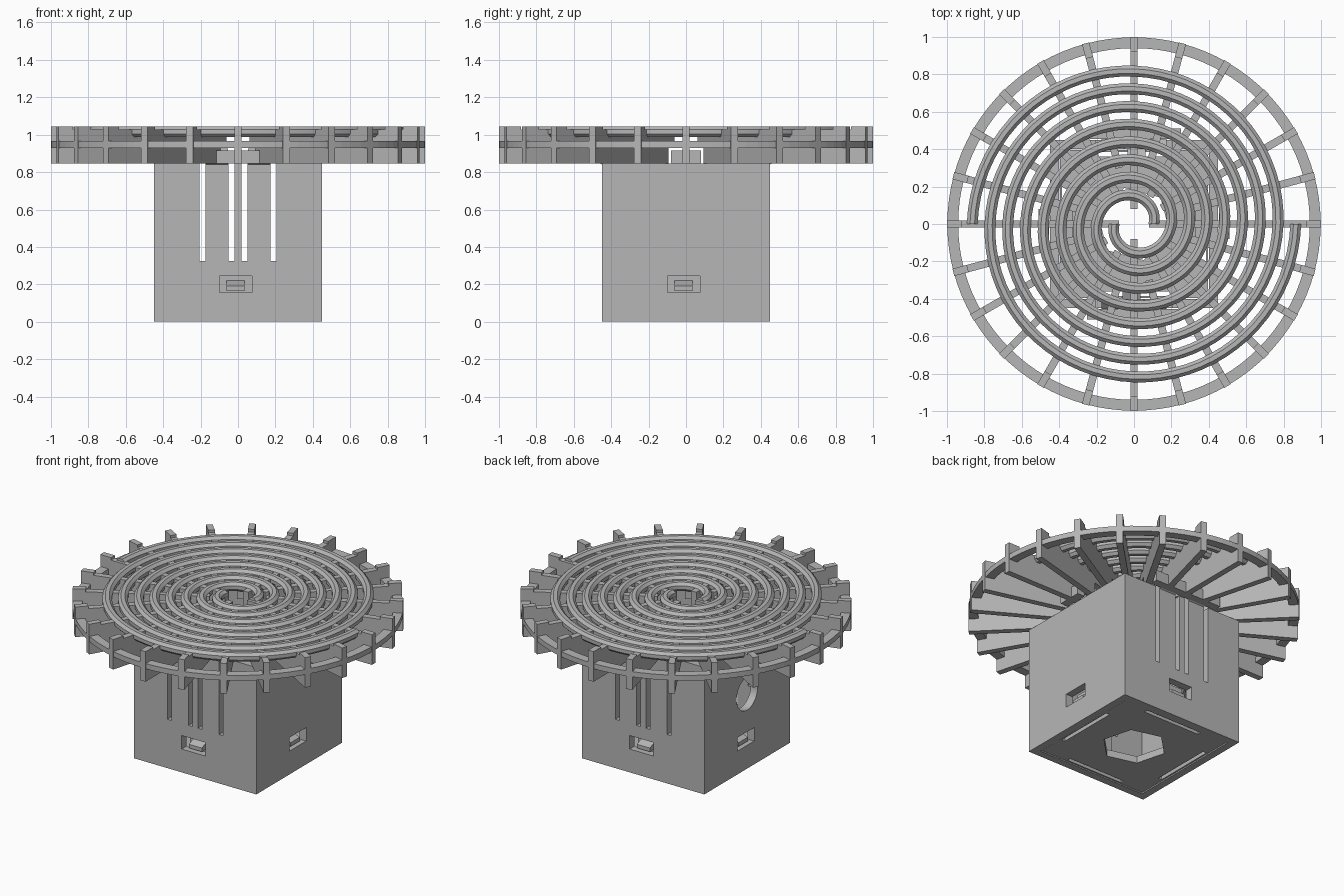
import bpy, bmesh
from math import pi, cos, sin, radians
from mathutils import Matrix, Vector

if "Cube" in bpy.data.objects:
    bpy.data.objects.remove(bpy.data.objects["Cube"], do_unlink=True)

# Single plastic colour
grey = bpy.data.materials.new("plain grey")
grey.use_nodes = True
grey.diffuse_color = (0.47, 0.47, 0.47, 1)
grey.node_tree.nodes["Principled BSDF"].inputs["Base Color"].default_value = (0.47, 0.47, 0.47, 1)


def finish(name, bm):
    bmesh.ops.recalc_face_normals(bm, faces=bm.faces)
    mesh = bpy.data.meshes.new(name)
    bm.to_mesh(mesh)
    bm.free()
    mesh.materials.append(grey)
    obj = bpy.data.objects.new(name, mesh)
    bpy.context.collection.objects.link(obj)
    return obj


def add_box(bm, x0, x1, y0, y1, z0, z1, turn=0):
    m = (Matrix.Rotation(turn, 4, 'Z')
         @ Matrix.Translation(((x0 + x1) / 2, (y0 + y1) / 2, (z0 + z1) / 2))
         @ Matrix.Diagonal((x1 - x0, y1 - y0, z1 - z0, 1)))
    bmesh.ops.create_cube(bm, size=1, matrix=m)


def add_prism(bm, outline, half, turn=0):
    """Extrude an outline of (radius, height) points across the given half width."""
    rot = Matrix.Rotation(turn, 3, 'Z')
    a, b = [[bm.verts.new(rot @ Vector((r, s * half, z))) for r, z in outline] for s in (-1, 1)]
    bm.faces.new(a)
    bm.faces.new(b[::-1])
    for i in range(len(a)):
        j = (i + 1) % len(a)
        bm.faces.new((a[i], a[j], b[j], b[i]))


def cut(target, bm):
    cutter = finish("cutter", bm)
    cutter.hide_render = True
    mod = target.modifiers.new("cut", 'BOOLEAN')
    mod.operation = 'DIFFERENCE'
    mod.solver = 'EXACT'
    mod.object = cutter
    bpy.context.view_layer.objects.active = target
    bpy.ops.object.modifier_apply(modifier=mod.name)
    bpy.data.objects.remove(cutter, do_unlink=True)


HALF, WALL, TOP, RIM = 0.45, 0.05, 0.845, 1.045
QUARTERS = [k * pi / 2 for k in range(4)]

# Hollow square housing
bm = bmesh.new()
add_box(bm, -HALF, HALF, -HALF, HALF, 0, TOP)
housing = finish("housing", bm)
bm = bmesh.new()
inner = HALF - WALL
add_box(bm, -inner, inner, -inner, inner, -0.1, 1)
cut(housing, bm)

# Vertical slots through the front and back walls, and a latch window in each wall
bm = bmesh.new()
for x in (-0.19, -0.035, 0.035, 0.19):
    for y in (-0.425, 0.425):
        add_box(bm, x - 0.015, x + 0.015, y - 0.05, y + 0.05, 0.325, 1)
for turn in QUARTERS:
    add_box(bm, 0.37, 0.5, -0.1, 0.075, 0.155, 0.245, turn)
cut(housing, bm)

# Round cable hole on the -x wall
bm = bmesh.new()
bmesh.ops.create_cone(bm, cap_ends=True, segments=48, radius1=0.11, radius2=0.11, depth=0.2,
                      matrix=Matrix.Translation((-0.425, 0, 0.5)) @ Matrix.Rotation(pi / 2, 4, 'Y'))
cut(housing, bm)

# Floor plate with hexagonal opening and edge slots
bm = bmesh.new()
add_box(bm, -0.395, 0.395, -0.395, 0.395, 0.004, 0.05)
floor_plate = finish("floor_plate", bm)
bm = bmesh.new()
bmesh.ops.create_cone(bm, cap_ends=True, segments=6, radius1=0.2, radius2=0.2, depth=0.4,
                      matrix=Matrix.Rotation(radians(15), 4, 'Z'))
for turn in QUARTERS:
    add_box(bm, 0.36, 0.385, -0.22, 0.2, -0.1, 0.2, turn)
cut(floor_plate, bm)

# Latches behind the windows
bm = bmesh.new()
for turn in QUARTERS:
    add_box(bm, 0.33, 0.36, -0.1, 0.075, 0.05, 0.27, turn)
    rot = Matrix.Rotation(turn, 4, 'Z')
    before = set(bm.verts)
    add_prism(bm, [(0.36, 0.165), (0.43, 0.165), (0.43, 0.19), (0.36, 0.22)], 0.048)
    new = [v for v in bm.verts if v not in before]
    bmesh.ops.transform(bm, matrix=rot @ Matrix.Translation((0, -0.0125, 0)), verts=new)
finish("floor_latches", bm)

# Hooked clips on the slotted walls
bm = bmesh.new()
for turn in (pi / 2, -pi / 2):
    for side in (-0.1125, 0.1125):
        before = set(bm.verts)
        add_prism(bm, [(0.4, 0.84), (0.45, 0.84), (0.48, 0.86), (0.41, 0.925), (0.4, 0.925)], 0.06)
        new = [v for v in bm.verts if v not in before]
        bmesh.ops.transform(bm, matrix=Matrix.Rotation(turn, 4, 'Z')
                            @ Matrix.Translation((0, side, 0)), verts=new)
finish("wall_clips", bm)

# Bracket plates joining the grate to the housing
bm = bmesh.new()
for i, turn in enumerate(QUARTERS):
    w = 0.25 if i % 2 else 0.08
    add_box(bm, 0.455, 0.51, -w, w, TOP, 0.915, turn)
finish("bracket_plates", bm)

# Radial ribs, with the shorter ones between the longer ones
bm = bmesh.new()
for k in range(24):
    start = 0.08 if k % 6 == 0 else 0.17 if k % 2 == 0 else 0.31
    low = 0.44
    outline = [(start, 0.93), (low, 0.93), (low, TOP), (1, TOP), (1, RIM),
               (0.92, RIM), (0.92, 1.028), (start, 1.028)]
    add_prism(bm, outline, 0.02, k * pi / 12)
finish("radial_ribs", bm)

# Flat outer ring
bm = bmesh.new()
n = 96
section = [(0.94, 0.93), (0.998, 0.93), (0.998, 0.965), (0.94, 0.965)]
loops = [[bm.verts.new((r * cos(2 * pi * i / n), r * sin(2 * pi * i / n), z)) for r, z in section]
         for i in range(n)]
for i in range(n):
    a, b = loops[i], loops[(i + 1) % n]
    for j in range(4):
        bm.faces.new((a[j], a[j - 1], b[j - 1], b[j]))
finish("outer_ring", bm)

# Two interleaved eight-sided spiral bars
for name, phase in (("spiral_bar_a", 0), ("spiral_bar_b", pi)):
    bm = bmesh.new()
    steps, turns, rad = 288, 4, 0.0315
    loops = []
    for i in range(steps + 1):
        t = i / steps
        ang = phase + t * turns * 2 * pi
        r = 0.105 + 0.76 * t
        loop = []
        for j in range(8):
            a = (j + 0.5) * pi / 4
            q = r + rad * cos(a)
            loop.append(bm.verts.new((q * cos(ang), q * sin(ang), 1.016 + rad * sin(a))))
        loops.append(loop)
    for a, b in zip(loops, loops[1:]):
        for j in range(8):
            bm.faces.new((a[j], a[j - 1], b[j - 1], b[j]))
    bm.faces.new(loops[0])
    bm.faces.new(loops[-1][::-1])
    bar = finish(name, bm)
    bar.select_set(True)
    bpy.context.view_layer.objects.active = bar
    bpy.ops.object.shade_smooth_by_angle(angle=radians(25))
    bar.select_set(False)
